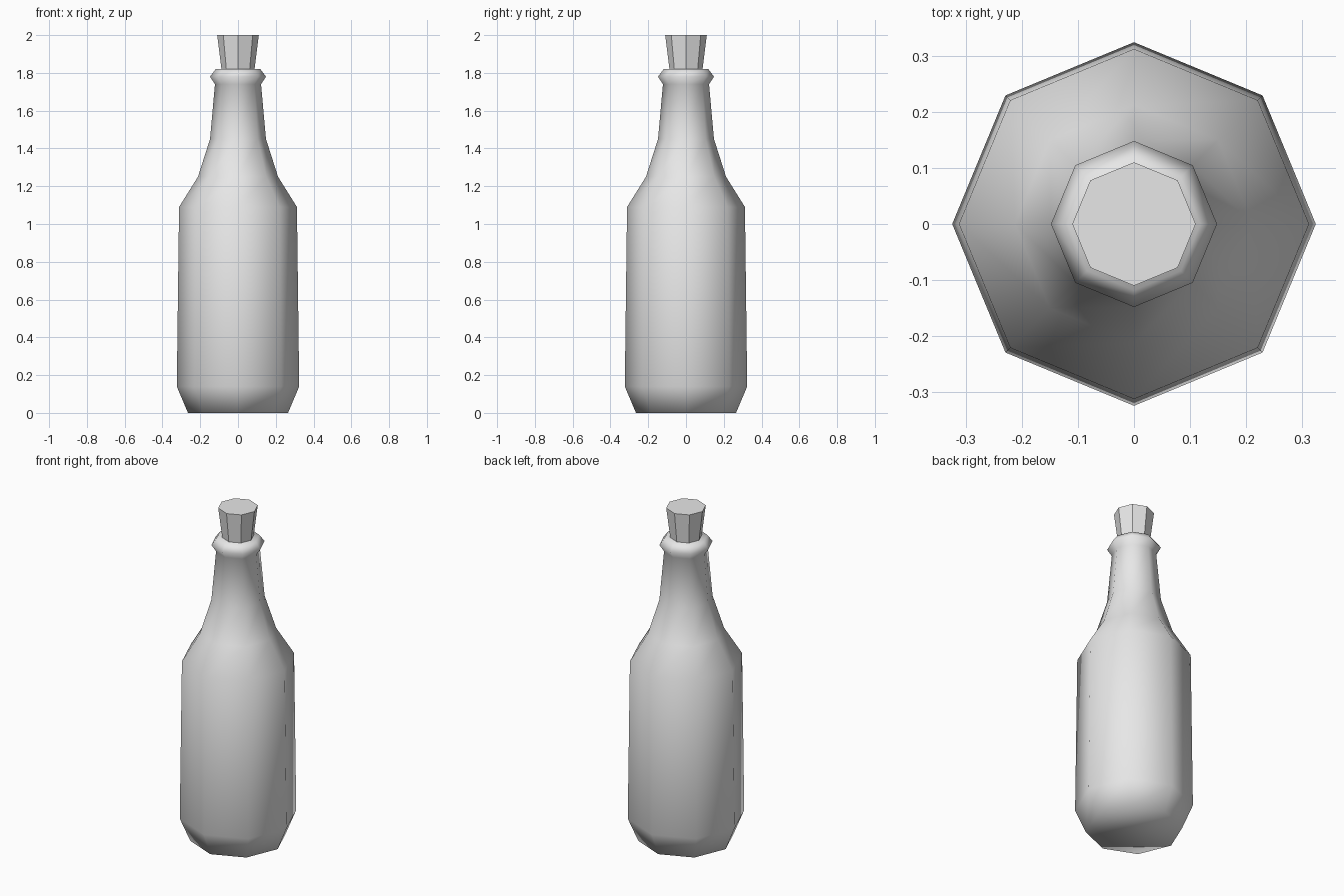
import bpy
import bmesh
from math import cos, sin, tau

cube = bpy.data.objects.get("Cube")
if cube:
    bpy.data.objects.remove(cube, do_unlink=True)

SIDES = 8

grey = bpy.data.materials.new("plain_grey")
grey.use_nodes = True
colour = (0.8, 0.8, 0.8, 1)
grey.diffuse_color = colour
grey.node_tree.nodes["Principled BSDF"].inputs["Base Color"].default_value = colour


def lathe(name, profile, smooth):
    """Turn a (radius, height) profile into a closed eight-sided solid."""
    bm = bmesh.new()
    rings = [[bm.verts.new((r * cos(tau * i / SIDES), r * sin(tau * i / SIDES), z))
              for i in range(SIDES)] for r, z in profile]
    for low, high in zip(rings, rings[1:]):
        for i in range(SIDES):
            j = (i + 1) % SIDES
            bm.faces.new((low[i], low[j], high[j], high[i]))
    bm.faces.new(rings[0][::-1])
    bm.faces.new(rings[-1])
    for face in bm.faces:
        face.smooth = smooth
    mesh = bpy.data.meshes.new(name)
    bm.to_mesh(mesh)
    bm.free()
    mesh.materials.append(grey)
    obj = bpy.data.objects.new(name, mesh)
    bpy.context.collection.objects.link(obj)
    return obj


# Bottle: chamfered base, tapering body, shoulder, neck and flared lip
lathe("bottle", [(0.265, 0), (0.324, 0.14), (0.312, 1.09), (0.212, 1.25),
                 (0.148, 1.45), (0.122, 1.74), (0.148, 1.78), (0.118, 1.82)], True)

# Cork: widens upward and sits in the mouth
lathe("cork", [(0.085, 1.80), (0.11, 2.0)], False)
